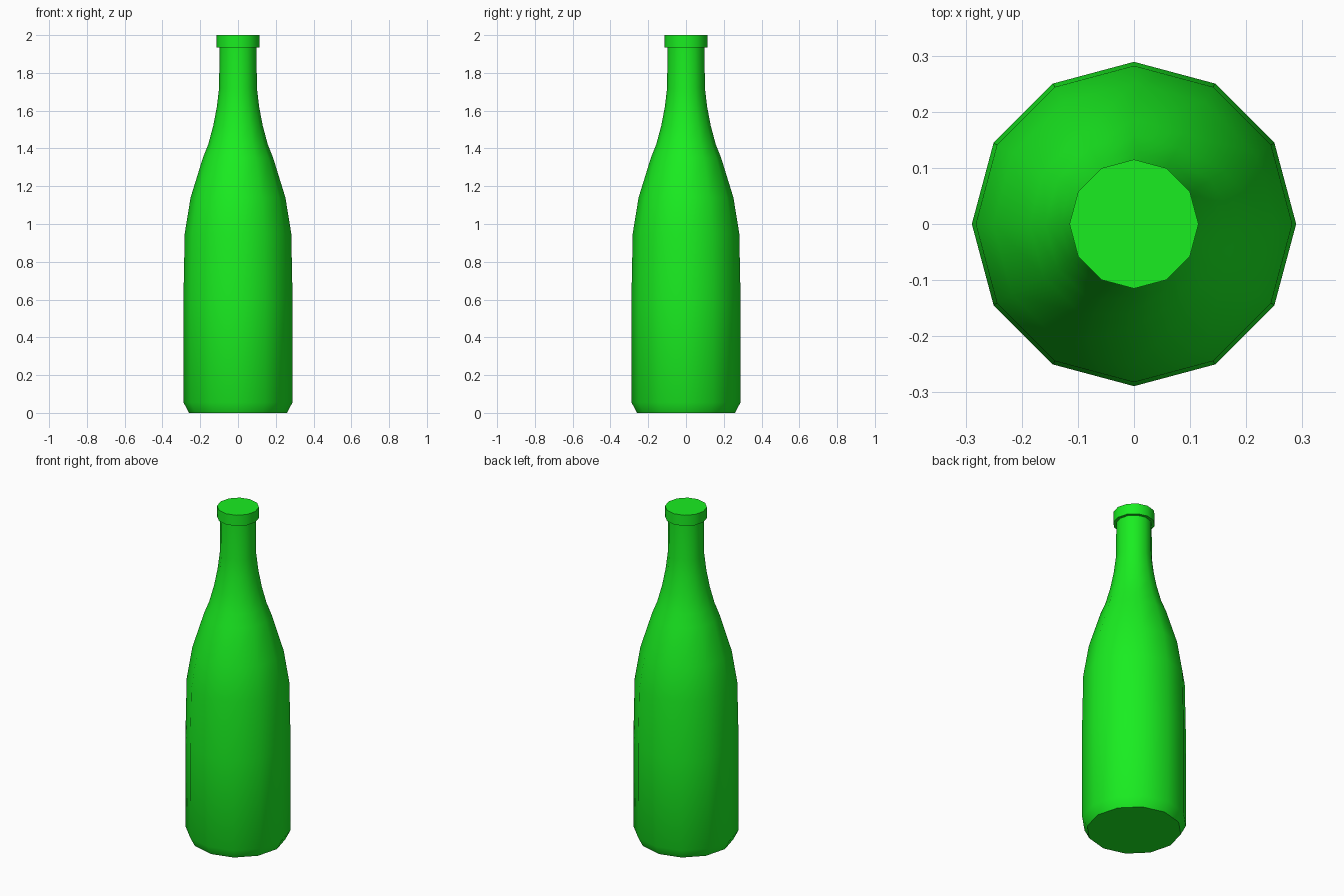
import bpy, bmesh, math

if "Cube" in bpy.data.objects:
    bpy.data.objects.remove(bpy.data.objects["Cube"])

SIDES = 12

# Profile as (radius, height), from the base up to the lip
PROFILE = [
    (0.260, 0.0), (0.288, 0.055), (0.289, 0.60), (0.282, 0.95),
    (0.251, 1.14), (0.186, 1.35), (0.158, 1.42), (0.131, 1.52),
    (0.112, 1.62), (0.100, 1.72), (0.098, 1.935),
    (0.115, 1.935), (0.115, 2.0),
]

# Lathe the bottle
bm = bmesh.new()
rings = []
for r, z in PROFILE:
    rings.append([bm.verts.new((r * math.cos(2 * math.pi * i / SIDES),
                                r * math.sin(2 * math.pi * i / SIDES), z))
                  for i in range(SIDES)])
for low, high in zip(rings, rings[1:]):
    for i in range(SIDES):
        j = (i + 1) % SIDES
        bm.faces.new((low[i], low[j], high[j], high[i]))

# Flat base and top
bm.faces.new(rings[0][::-1])
bm.faces.new(rings[-1])
bmesh.ops.recalc_face_normals(bm, faces=bm.faces)

mesh = bpy.data.meshes.new("bottle")
bm.to_mesh(mesh)
bm.free()
bottle = bpy.data.objects.new("bottle", mesh)
bpy.context.collection.objects.link(bottle)

# Green glass colour
glass = bpy.data.materials.new("green_glass")
glass.diffuse_color = (0.01, 0.85, 0.015, 1)
glass.use_nodes = True
glass.node_tree.nodes["Principled BSDF"].inputs["Base Color"].default_value = glass.diffuse_color
mesh.materials.append(glass)

# Smooth sides, sharp base and lip
bpy.context.view_layer.objects.active = bottle
bottle.select_set(True)
bpy.ops.object.shade_smooth_by_angle(angle=math.radians(45))
